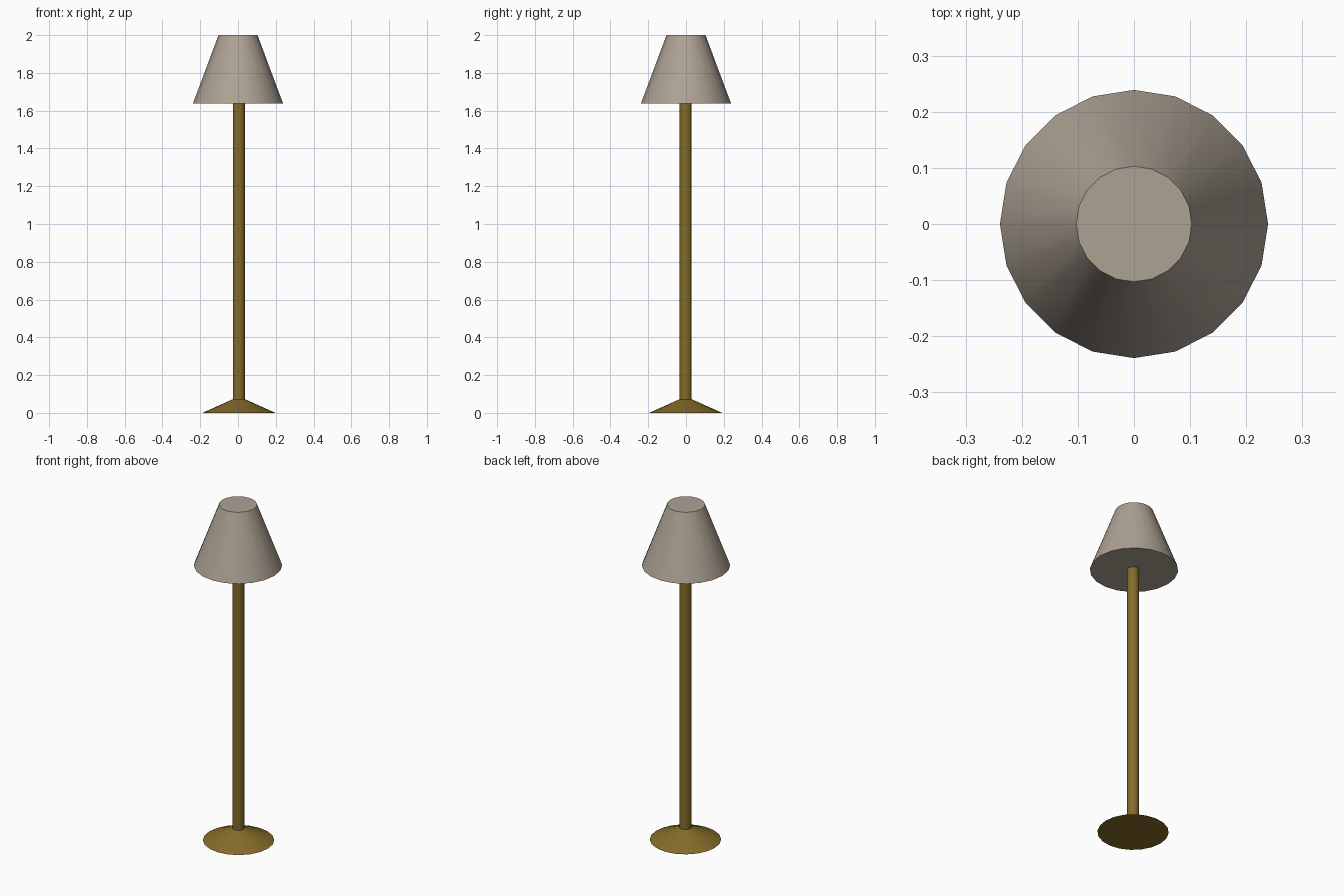
import bpy
import math

if "Cube" in bpy.data.objects:
    bpy.data.objects.remove(bpy.data.objects["Cube"])

SIDES = 20


def material(name, rgb):
    mat = bpy.data.materials.new(name)
    mat.diffuse_color = (*rgb, 1.0)
    mat.use_nodes = True
    mat.node_tree.nodes["Principled BSDF"].inputs["Base Color"].default_value = mat.diffuse_color
    return mat


def frustum(name, r_bottom, r_top, z0, z1, mat, x=0.0, y=0.0):
    """Capped, smooth-sided tapered cylinder between two heights."""
    bpy.ops.mesh.primitive_cone_add(
        vertices=SIDES, radius1=r_bottom, radius2=r_top,
        depth=z1 - z0, location=(x, y, (z0 + z1) / 2))
    obj = bpy.context.object
    obj.name = name
    obj.data.materials.append(mat)
    bpy.ops.object.shade_smooth_by_angle(angle=math.radians(20))
    return obj


brass = material("brass", (0.235, 0.15, 0.022))
fabric = material("fabric", (0.42, 0.36, 0.295))

# Stand: flared foot and straight pole, a touch off the shade's axis
frustum("base", 0.193, 0.033, 0.0, 0.072, brass, 0.005, -0.002)
frustum("pole", 0.032, 0.032, 0.07, 1.642, brass, 0.005, -0.002)

# Closed tapered shade
frustum("lampshade", 0.239, 0.103, 1.637, 2.0, fabric)
